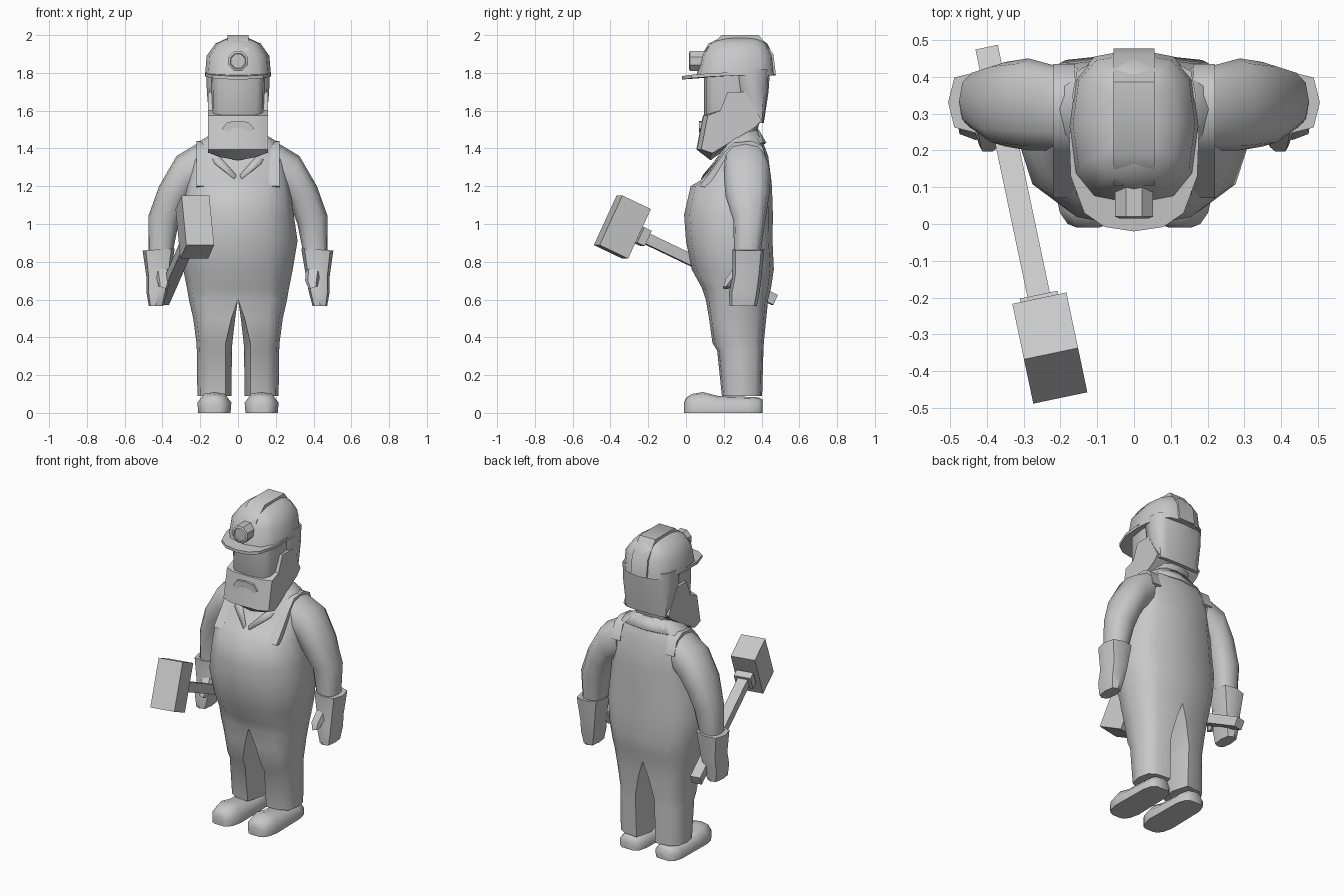
import bpy, bmesh, math
from mathutils import Vector, Matrix

if "Cube" in bpy.data.objects:
    bpy.data.objects.remove(bpy.data.objects["Cube"])

grey = bpy.data.materials.new("plain_grey")
grey.diffuse_color = (0.58, 0.58, 0.58, 1)
grey.use_nodes = True
grey.node_tree.nodes["Principled BSDF"].inputs["Base Color"].default_value = grey.diffuse_color


def finish(bm, name, mirror=False, angle=50):
    """Optionally mirror the half across x, then turn the bmesh into an object."""
    if mirror:
        bmesh.ops.mirror(bm, geom=bm.verts[:] + bm.edges[:] + bm.faces[:],
                         axis='X', merge_dist=0.0005)
    bmesh.ops.recalc_face_normals(bm, faces=bm.faces[:])
    me = bpy.data.meshes.new(name)
    bm.to_mesh(me)
    bm.free()
    me.materials.append(grey)
    ob = bpy.data.objects.new(name, me)
    bpy.context.collection.objects.link(ob)
    bpy.ops.object.select_all(action='DESELECT')
    ob.select_set(True)
    bpy.context.view_layer.objects.active = ob
    bpy.ops.object.shade_smooth_by_angle(angle=math.radians(angle))
    return ob


def skin(bm, rings, closed=True):
    """Join rows of verts with quads."""
    for a, b in zip(rings, rings[1:]):
        n = len(a)
        for i in range(n if closed else n - 1):
            j = (i + 1) % n
            bm.faces.new((a[i], a[j], b[j], b[i]))


def half_ring(bm, z, xi, xo, yf, yb, ex=0.65, ex_back=None, inset=0, n=6):
    """Rounded half outline from front centre round the side to back centre."""
    cy, ry = (yf + yb) / 2, (yb - yf) / 2
    out = []
    for i in range(n + 1):
        a = math.pi * (i / n - 0.5)
        e = ex if i < n / 2 or ex_back is None else ex_back
        c = 0 if i in (0, n) else math.cos(a) ** e
        s = math.copysign(abs(math.sin(a)) ** e, math.sin(a))
        x = xi + (xo - xi) * c + (inset if i in (0, n) else 0)
        out.append(bm.verts.new((x, cy + ry * s, z)))
    return out


def half_loft(name, rows, ex=0.65, angle=50):
    """Symmetric body from half outlines (z, half width, front, back)."""
    bm = bmesh.new()
    rings = [half_ring(bm, z, 0, w, f, b, ex) for z, w, f, b in rows]
    skin(bm, rings, closed=False)
    bm.faces.new(rings[0])
    bm.faces.new(rings[-1])
    return finish(bm, name, True, angle)


def limb(name, rows, ex=0.8, n=10, angle=50):
    """Mirrored pair of limbs; rows are (inner x, inner z, outer x, outer z, front, back)."""
    bm = bmesh.new()
    rings = []
    for xi, zi, xo, zo, f, b in rows:
        ring = []
        for k in range(n):
            a = 2 * math.pi * k / n
            t = 0.5 + 0.5 * math.copysign(abs(math.cos(a)) ** ex, math.cos(a))
            s = math.copysign(abs(math.sin(a)) ** ex, math.sin(a))
            ring.append(bm.verts.new((xi + (xo - xi) * t, (f + b) / 2 + (b - f) / 2 * s,
                                      zi + (zo - zi) * t)))
        rings.append(ring)
    skin(bm, rings)
    bm.faces.new(rings[0])
    bm.faces.new(rings[-1])
    return finish(bm, name, True, angle)


def slab(name, sections, angle=30):
    """Solid through matching (y, z) outlines, each at its own x."""
    bm = bmesh.new()
    rings = [[bm.verts.new((x, y, z)) for y, z in pts] for x, pts in sections]
    skin(bm, rings)
    bm.faces.new(rings[0])
    bm.faces.new(rings[-1])
    return finish(bm, name, False, angle)


# dungarees: belly and chest flow into two legs
bm = bmesh.new()
torso = [(1.50, .10, .27, .38, .7), (1.44, .20, .22, .405, .65), (1.36, .245, .17, .435, .65),
         (1.23, .27, .075, .452, .75), (1.20, .275, .025, .455, .85), (1.05, .295, -.01, .46, .92),
         (.91, .315, 0, .458, .92), (.76, .29, .03, .465, .85), (.66, .27, .085, .45, .75),
         (.60, .26, .105, .435, .65)]
rings = [half_ring(bm, z, 0, w, f, b, ex, .65) for z, w, f, b, ex in torso]
skin(bm, rings, closed=False)
bm.faces.new(rings[0])
legs = [rings[-1] + [bm.verts.new((0, .26, .60))]]
for z, xi, xo, f, b, inset in [(.50, .015, .237, .122, .425, .02), (.37, .03, .22, .14, .412, .035),
                               (.33, .032, .218, .165, .41, .035), (.09, .035, .215, .19, .403, .03)]:
    legs.append(half_ring(bm, z, xi, xo, f, b, .6, inset=inset) + [bm.verts.new((xi, (f + b) / 2, z))])
skin(bm, legs)
bm.faces.new(legs[-1])
finish(bm, "dungarees", True, 60)

# shoulder straps, lying almost flush
strap = [(.07, 1.20), (.14, 1.29), (.20, 1.375), (.25, 1.43), (.35, 1.44), (.405, 1.41), (.435, 1.32)]
under = [(.12, 1.19), (.19, 1.27), (.24, 1.35), (.28, 1.40), (.34, 1.41), (.38, 1.38), (.40, 1.31)]
for side, s in (("left", 1), ("right", -1)):
    slab(side + "_strap", [(s * x, strap + under[::-1]) for x in (.16, .22)], 50)

# open shirt collar
bm = bmesh.new()
upper = [(0, .385, 1.50), (.11, .36, 1.49), (.14, .28, 1.44), (.09, .165, 1.35), (.01, .09, 1.26)]
lower = [(0, .425, 1.43), (.15, .40, 1.43), (.175, .26, 1.41), (.125, .145, 1.325), (.02, .08, 1.24)]
skin(bm, [[bm.verts.new(p) for p in row] for row in (upper, lower)], closed=False)
mod = finish(bm, "collar", True).modifiers.new("thickness", 'SOLIDIFY')
mod.thickness = .01

# arms, gloves and thumbs
limb("sleeves", [(.19, 1.19, .20, 1.435, .20, .425), (.25, 1.15, .325, 1.36, .20, .45),
                 (.28, 1.09, .418, 1.20, .21, .44), (.315, 1.00, .475, 1.04, .25, .42),
                 (.345, .85, .475, .85, .255, .395)], .8, 12)
limb("gloves", [(.335, .87, .505, .86, .245, .415), (.36, .72, .485, .72, .245, .40),
                (.375, .64, .485, .64, .228, .39), (.395, .565, .472, .565, .23, .375)], .65, 8, 40)
limb("thumbs", [(.36, .76, .44, .77, .25, .33), (.355, .70, .43, .71, .205, .28),
                (.375, .655, .42, .67, .195, .23)], .7, 6, 40)

# shoes: cross-sections from toe to heel
bm = bmesh.new()
rings = []
for y, w, h in [(-.01, .03, .055), (0, .055, .08), (.03, .076, .10), (.09, .09, .11), (.17, .088, .09),
                (.33, .085, .085), (.385, .07, .082), (.405, .045, .07)]:
    shape = [(-.95, 0), (-1, .5), (-.6, .92), (0, 1), (.6, .92), (1, .5), (.95, 0)]
    rings.append([bm.verts.new((.125 + w * u, y, h * v)) for u, v in shape])
skin(bm, rings)
bm.faces.new(rings[0])
bm.faces.new(rings[-1])
finish(bm, "shoes", True, 65)

# head, with hair wrapped round the back
half_loft("head", [(1.82, .145, .095, .42), (1.57, .14, .095, .40), (1.47, .12, .14, .37),
                   (1.36, .11, .22, .35)], .5)
half_loft("hair", [(1.82, .168, .25, .445), (1.70, .165, .27, .437), (1.535, .15, .35, .412)], .55)


# beard with sideburns, pointed at the chin
def beard_outline(front, chin_y, chin_z):
    return [(front, 1.395), (front + .035, 1.575), (.18, 1.60), (.22, 1.70),
            (.315, 1.70), (.40, 1.55), (.37, 1.515), (chin_y, chin_z)]


edge, mid, centre = (beard_outline(*p) for p in ((.08, .14, 1.375), (.058, .13, 1.355), (.055, .13, 1.337)))
slab("beard", [(-.15, edge), (-.10, mid), (0, centre), (.10, mid), (.15, edge)])
for side, s in (("left", 1), ("right", -1)):
    slab(side + "_sideburn", [(s * .13, edge), (s * .158, edge)])

# moustache
bm = bmesh.new()
shape = [(0, 1.545), (.055, 1.54), (.085, 1.505), (.055, 1.485), (.03, 1.505), (0, 1.508)]
skin(bm, [[bm.verts.new((x, y, z)) for x, z in shape] for y in (.07, .11)])
bm.faces.new([v for v in bm.verts if v.co.y < .09])
bmesh.ops.delete(bm, geom=[f for f in bm.faces if all(v.co.x < .001 for v in f.verts)], context='FACES')
finish(bm, "moustache", True, 30)

# helmet dome, crest and brim
half_loft("helmet", [(1.785, .175, .055, .475), (1.89, .166, .08, .463), (1.955, .12, .12, .43),
                     (1.985, .055, .18, .39)], .7, 50)
crest = [(.10, 1.88), (.105, 1.925), (.19, 2.0), (.385, 2.0), (.462, 1.90), (.476, 1.79), (.42, 1.80), (.3, 1.88)]
slab("helmet_crest", [(x, crest) for x in (-.055, .055)], 50)
bm = bmesh.new()
outline = [(0, -.02, 1.765), (.08, -.008, 1.767), (.135, .03, 1.772), (.172, .13, 1.78), (.176, .24, 1.785)]
rows = []
for dz in (0, .018):
    rows.append([bm.verts.new((x, y, z + dz)) for x, y, z in outline])
    rows.append([bm.verts.new((x, .25, 1.785 + dz)) for x, y, z in outline])
skin(bm, [rows[1], rows[0], rows[2], rows[3]], closed=False)
finish(bm, "helmet_brim", True, 30)

# round lamp on the helmet, with a recessed lens
bm = bmesh.new()
rings = []
for r, y in [(.056, .12), (.056, .02), (.043, .015), (.040, .022)]:
    rings.append([bm.verts.new((r * math.cos((k + .5) * math.pi / 4), y,
                                1.863 + r * math.sin((k + .5) * math.pi / 4))) for k in range(8)])
skin(bm, rings)
bm.faces.new(rings[0])
bm.faces.new(rings[-1])
finish(bm, "lamp", False, 30)

# hammer, laid along its slanted handle
butt, neck = Vector((-.395, .455, .605)), Vector((-.250, -.235, .935))
along = (neck - butt).normalized()
across = along.cross(Vector((0, 0, 1))).normalized()
up = across.cross(along)
turn = Matrix((across, along, up)).transposed().to_4x4()


def hammer_block(name, centre, size):
    bm = bmesh.new()
    bmesh.ops.create_cube(bm, size=1, matrix=Matrix.Translation(centre) @ turn @ Matrix.Diagonal((*size, 1)))
    finish(bm, name, False, 30)


length = (neck - butt).length
hammer_block("hammer_handle", (butt + neck) / 2, (.062, length + .03, .058))
hammer_block("hammer_collar", neck + along * -.005, (.105, .045, .09))
hammer_block("hammer_head", neck + along * .115, (.15, .17, .29))
